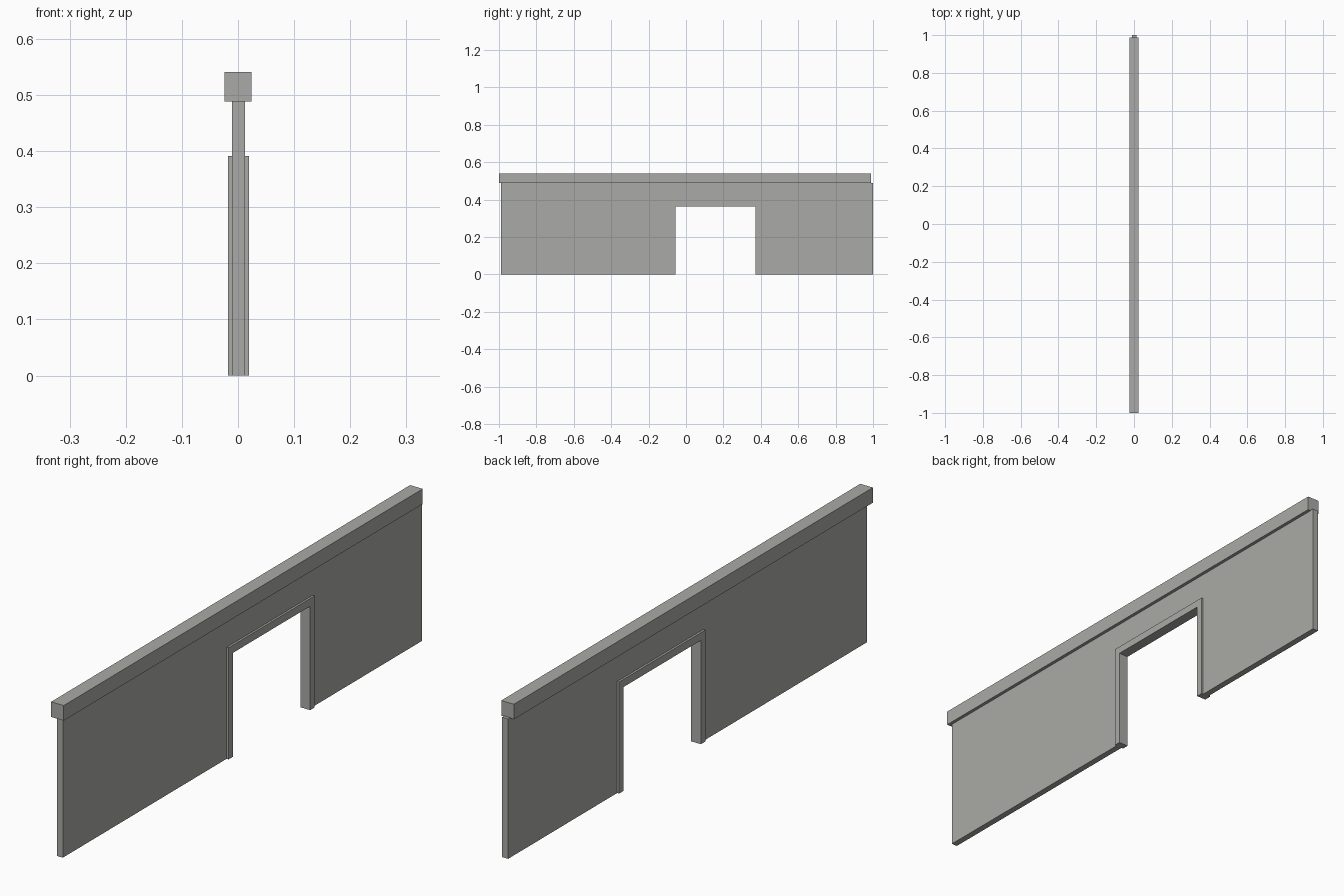
import bpy, bmesh

if "Cube" in bpy.data.objects:
    bpy.data.objects.remove(bpy.data.objects["Cube"])

grey = bpy.data.materials.new("warm_grey")
grey.diffuse_color = (0.40, 0.40, 0.385, 1)
grey.use_nodes = True
grey.node_tree.nodes["Principled BSDF"].inputs["Base Color"].default_value = grey.diffuse_color


def slab(name, x0, x1, pts, faces):
    """Flat side-on (y, z) faces, thickened from x0 to x1."""
    bm = bmesh.new()
    vs = [bm.verts.new((x0, y, z)) for y, z in pts]
    flat = [bm.faces.new([vs[i] for i in f]) for f in faces]
    res = bmesh.ops.extrude_face_region(bm, geom=flat, use_keep_orig=True)
    moved = [v for v in res["geom"] if isinstance(v, bmesh.types.BMVert)]
    bmesh.ops.translate(bm, verts=moved, vec=(x1 - x0, 0, 0))
    bmesh.ops.recalc_face_normals(bm, faces=bm.faces)
    me = bpy.data.meshes.new(name)
    bm.to_mesh(me)
    bm.free()
    me.materials.append(grey)
    ob = bpy.data.objects.new(name, me)
    bpy.context.collection.objects.link(ob)
    return ob


def arch(outer, inner, z_out, z_in):
    """Three mitred pieces around an opening: left, top, right."""
    (a, b), (c, d) = outer, inner
    pts = [(a, 0), (a, z_out), (b, z_out), (b, 0),
           (c, 0), (c, z_in), (d, z_in), (d, 0)]
    return pts, [(0, 1, 5, 4), (1, 2, 6, 5), (2, 3, 7, 6)]


# wall panel with a doorway, cut just behind the frame
slab("wall_panel", -0.0105, 0.0125, *arch((-0.988, 1.0), (-0.065, 0.385), 0.49, 0.375))

# door frame, standing proud of both wall faces
slab("door_frame", -0.018, 0.020, *arch((-0.081, 0.396), (-0.057, 0.371), 0.391, 0.364))

# top rail, slightly offset along the wall
slab("top_rail", -0.0245, 0.0245,
     [(-1.0, 0.488), (0.988, 0.488), (0.988, 0.541), (-1.0, 0.541)], [(0, 1, 2, 3)])
